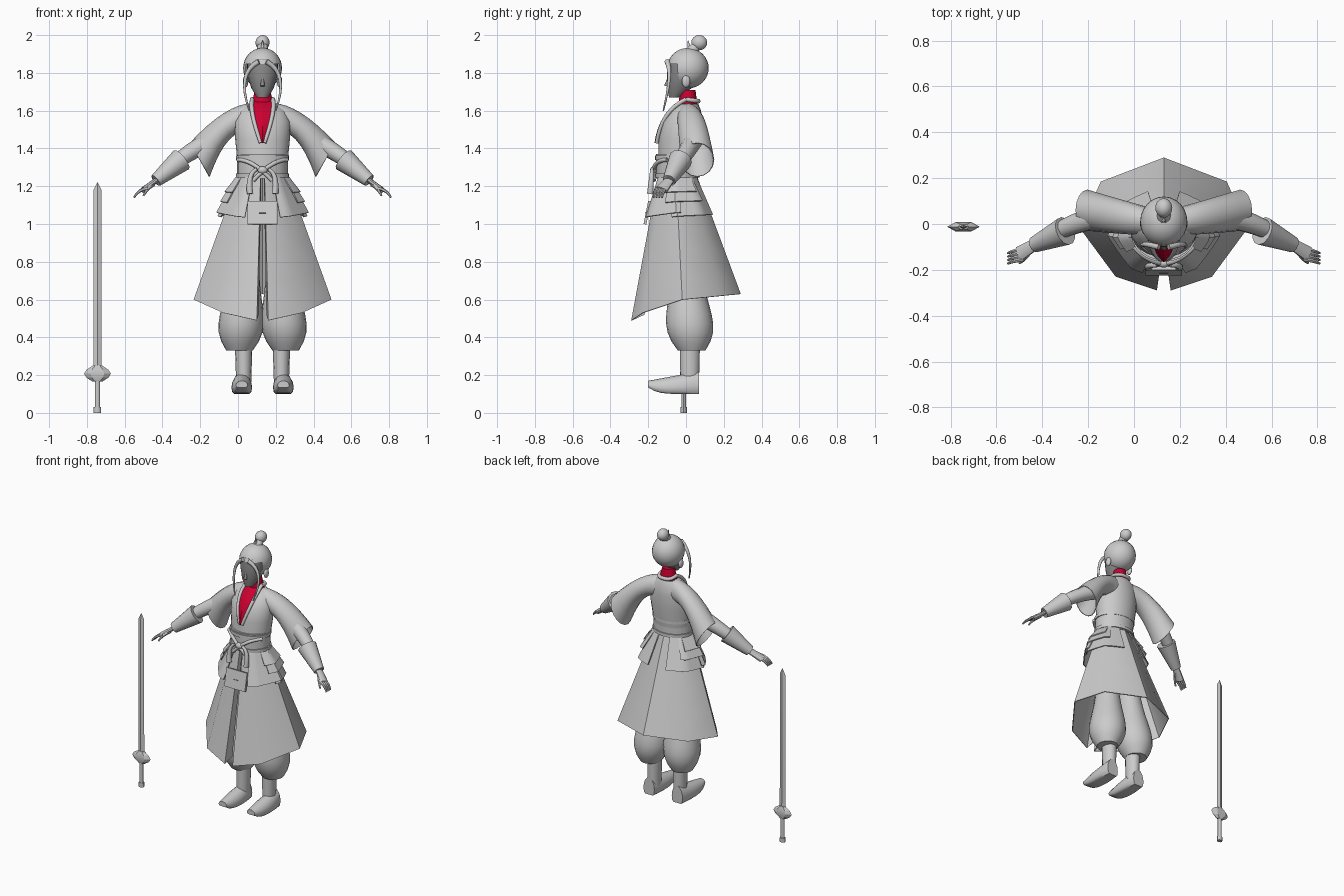
import bpy, bmesh
from math import sin, cos, pi, radians
from mathutils import Vector, Matrix

FIGURE_X = .13  # the figure stands beside the sword
default_cube = bpy.data.objects.get("Cube")
if default_cube:
    bpy.data.objects.remove(default_cube)


def material(name, *color):
    made = bpy.data.materials.new(name)
    made.use_nodes = True
    made.diffuse_color = (*color, 1)
    shader = made.node_tree.nodes["Principled BSDF"]
    shader.inputs["Base Color"].default_value = made.diffuse_color
    return made


GREY = material("light grey", .6, .6, .6)
DARK = material("dark grey", .25, .25, .25)
RED = material("red", .6, 0, .03)


def finish(name, bm, mat=GREY, sharp=45, thick=None, mirror=False):
    """Turn a mesh into an object; the mirrored ones hold a left and a right part."""
    bmesh.ops.recalc_face_normals(bm, faces=bm.faces)
    for face in bm.faces:
        face.smooth = True
    for edge in bm.edges:
        edge.smooth = edge.calc_face_angle(pi) < radians(sharp)
    mesh = bpy.data.meshes.new(name)
    bm.to_mesh(mesh)
    bm.free()
    mesh.materials.append(mat)
    part = bpy.data.objects.new(name, mesh)
    part.location.x = FIGURE_X
    bpy.context.collection.objects.link(part)
    if thick:
        part.modifiers.new("thickness", "SOLIDIFY").thickness = thick
    if mirror:
        part.modifiers.new("mirror", "MIRROR")
    return part


def ring(center, u, v, sides):
    angles = [2 * pi * i / sides for i in range(sides)]
    return [Vector(center) + Vector(u) * cos(a) + Vector(v) * sin(a) for a in angles]


def loft(name, rows, closed=True, caps=True, **look):
    """Skin a list of equally long point rows."""
    bm = bmesh.new()
    rows = [[bm.verts.new(point) for point in row] for row in rows]
    for low, high in zip(rows, rows[1:]):
        first = 0 if closed else 1
        for i in range(first, len(low)):
            bm.faces.new((low[i - 1], low[i], high[i], high[i - 1]))
    if closed and caps:
        bm.faces.new(rows[0])
        bm.faces.new(rows[-1])
    return finish(name, bm, **look)


def stack(name, levels, x=0, sides=24, **look):
    """Horizontal ellipses given as (z, y, half width, half depth)."""
    rings = [ring((x, y, z), (w, 0, 0), (0, d, 0), sides) for z, y, w, d in levels]
    return loft(name, rings, **look)


def steps(count):
    return [i / count for i in range(count + 1)]


def mix(a, b, t):
    return a + (b - a) * t


def bezier(points, t):
    points = [Vector(p) for p in points]
    while len(points) > 1:
        points = [a.lerp(b, t) for a, b in zip(points, points[1:])]
    return points[0]


def tube(name, path, start, end, flat=1, sides=10, **look):
    """Round bar along a bezier path, tapering from one radius to another."""
    span = Vector(path[-1]) - Vector(path[0])
    reference = Vector((0, 1, 0)) if abs(span.z) > abs(span.y) else Vector((0, 0, 1))
    rings = []
    for t in steps(8):
        along = bezier(path, min(t + .01, 1)) - bezier(path, max(t - .01, 0))
        u = along.cross(reference).normalized()
        v = u.cross(along).normalized()
        radius = mix(start, end, t)
        rings.append(ring(bezier(path, t), u * radius * flat, v * radius, sides))
    return loft(name, rings, **look)


def place(center, size):
    return Matrix.Translation(center) @ Matrix.Diagonal((*size, 1))


def ball(name, center, radii, face_opening=False, **look):
    bm = bmesh.new()
    bmesh.ops.create_uvsphere(bm, u_segments=24, v_segments=16, radius=1, matrix=place(center, radii))
    if face_opening:
        middles = [(face, face.calc_center_median()) for face in bm.faces]
        front = [face for face, m in middles if m.y < -.04 and m.z < 1.845]
        bmesh.ops.delete(bm, geom=front, context="FACES")
    return finish(name, bm, **look)


def plate(name, center, size, tilt, **look):
    bm = bmesh.new()
    bmesh.ops.create_cube(bm, size=1, matrix=Matrix.Diagonal((*size, 1)))
    matrix = Matrix.Translation(center) @ Matrix.Rotation(tilt, 4, "X")
    bmesh.ops.transform(bm, matrix=matrix, verts=bm.verts)
    return finish(name, bm, **look)


# Head, hair and topknot
ball("hair_cap", (0, .01, 1.825), (.103, .11, .107), face_opening=True)
stack("face", [(1.67, -.06, .03, .03), (1.72, -.035, .06, .065), (1.8, -.015, .083, .086),
               (1.87, -.01, .08, .08)], mat=DARK)
tube("nose", [(0, -.09, 1.78), (0, -.105, 1.73)], .005, .012, mat=DARK)
tube("topknot_stem", [(0, .02, 1.9), (0, .06, 1.95)], .034, .027)
ball("topknot", (0, .07, 1.96), (.037, .042, .04))
tube("hair_pin", [(0, .02, 1.91), (0, .01, 1.97)], .014, .003)
tube("hair_locks", [(.02, -.1, 1.86), (.14, -.07, 1.8), (.07, -.12, 1.6)], .014, .004, mirror=True)
ball("ears", (.09, 0, 1.755), (.014, .022, .032), mirror=True)

# Robe torso, inner collar and the open neckline
stack("torso", [(1.25, -.045, .125, .1), (1.45, -.03, .145, .115), (1.54, -.02, .148, .105),
                (1.6, 0, .125, .08), (1.635, .01, .075, .055)])
stack("inner_collar", [(1.6, .01, .068, .055), (1.71, .01, .04, .04)], mat=RED)
neckline = [(.055, 0, 1.66), (.07, -.13, 1.6), (.01, -.155, 1.43)]
rows = []
for t in steps(8):
    edge = bezier(neckline, t)
    rows.append([edge, Vector((0, edge.y - .012, edge.z))])
loft("chest_panel", rows, closed=False, mat=RED, thick=.008, mirror=True)
tube("lapels", neckline, .012, .01, mirror=True)
tube("back_lapels", [neckline[0], (.06, .07, 1.65), (0, .065, 1.65)], .012, .012, mirror=True)

# Wide open sleeves between an upper and a lower seam
upper_seam = [(.05, .01, 1.64), (.19, .03, 1.64), (.385, .06, 1.43)]
lower_seam = [(.06, .01, 1.48), (.18, .03, 1.53), (.28, .06, 1.25)]
rings = []
for t in steps(8):
    top, bottom = bezier(upper_seam, t), bezier(lower_seam, t)
    rings.append(ring((top + bottom) / 2, (0, mix(.06, .09, t), 0), (top - bottom) / 2, 16))
loft("sleeves", rings, caps=False, thick=.005, mirror=True)

# Arms, bracers and hands
wrist = (.565, -.09, 1.23)
tube("forearms", [(.25, .04, 1.45), (.43, 0, 1.37), wrist], .055, .028, mirror=True)
tube("bracers", [(.43, -.03, 1.34), wrist], .064, .035, sides=12, mirror=True)
tube("palms", [wrist, (.63, -.13, 1.18)], .027, .034, flat=.5, mirror=True)
for finger in ("index", "middle", "ring", "little"):
    spread = .015 * ("imrl".index(finger[0]) - 1.5)
    path = [(x, y + spread, z) for x, y, z in ((.61, -.13, 1.19), (.66, -.14, 1.18), (.68, -.15, 1.14))]
    tube(finger + "_fingers", path, .011, .005, sides=6, mirror=True)
tube("thumbs", [(.58, -.11, 1.21), (.61, -.16, 1.19), (.63, -.17, 1.15)], .013, .005, sides=6, mirror=True)

# Waist sash with rims, knot, cords and tassels
stack("waist_sash", [(z, -.047, .134, .111) for z in (1.24, 1.37)])
for name, z in (("lower", 1.245), ("upper", 1.34)):
    stack(name + "_sash_rim", [(z + lift, -.047, .141, .118) for lift in (0, .022)])
ball("sash_knot", (0, -.172, 1.285), (.026, .018, .02))
tube("sash_cords", [(.13, -.1, 1.34), (.05, -.19, 1.34), (-.05, -.17, 1.23)], .011, .011, mirror=True)
tube("tassels", [(.03, -.18, 1.29), (.08, -.18, 1.27), (.066, -.19, 1.16)], .009, .017, mirror=True)

# Long skirt, open at the front with a folded edge
hem = [Vector(p) for p in ((.03, -.29, .49), (.21, -.23, .53), (.365, -.02, .6),
                           (.275, .185, .62), (0, .29, .63))]
hem.insert(0, hem[0] + Vector((-.01, .07, .03)))
waist = [Vector((p.x * .36, p.y * .36 - .045, 1.25)) for p in hem]
skirt_rows = [[a.lerp(b, t) for a, b in zip(waist, hem)] for t in steps(4)]
loft("skirt", skirt_rows, closed=False, sharp=50, thick=.005, mirror=True)


def hip_panels(name, start, stop, drop, flare):
    """Cloth over the skirt, from one hem corner to another."""
    rows = []
    for down in steps(3):
        row = []
        for t in steps(8):
            column = mix(start, stop, t)
            k = int(column)
            top, bottom = (line[k].lerp(line[k + 1], column - k) for line in (waist, hem))
            point = top.lerp(bottom, drop * down)
            outward = Vector((point.x, point.y, 0)).normalized()
            row.append(point + outward * (.012 + flare * down))
        rows.append(row)
    loft(name, rows, closed=False, thick=.007, mirror=True)


# Layered hip panels and the front flap with its slot
hip_panels("front_hip_panels", 1.6, 3.2, .29, .035)
hip_panels("back_hip_panels", 2.8, 4.65, .32, .022)
hip_panels("middle_hip_layers", 2.6, 4.2, .2, .036)
hip_panels("upper_hip_layers", 2.5, 4, .12, .034)
plate("front_flap", (0, -.205, 1.06), (.16, .015, .125), -.2)
plate("flap_slot", (0, -.214, 1.06), (.036, .004, .006), -.2, mat=DARK)

# Puffed trousers, gathered at the shin
rings = []
for t in steps(14):
    puff = .07 + .05 * sin(pi * t ** 3)
    center = (mix(.08, .122, t), mix(-.02, .03, t), mix(1, .33, t))
    rings.append(ring(center, (puff, 0, 0), (0, puff * 1.04, 0), 20))
loft("trouser_legs", rings, mirror=True)

# Boots: shaft and flat-soled foot with a raised toe
stack("boot_shafts", [(.35, .02, .046, .055), (.16, .02, .04, .05)], x=.1, sides=14, mirror=True)
rings = []
for t in steps(8):
    width = .055 * sin(pi * mix(.2, .9, t)) ** .5
    sole = .1 + .035 * t ** 6
    height = mix(.22, .17, t) - sole
    outline = ring((.11, mix(.07, -.2, t), sole + height * .35), (width, 0, 0), (0, 0, height * .65), 16)
    rings.append([Vector((p.x, p.y, max(p.z, sole))) for p in outline])
loft("boot_feet", rings, mirror=True)

# Sword standing on its grip
sword = dict(sharp=20)
parts = [stack("sword_blade", [(.24, 0, .022, .009), (1.18, 0, .021, .008), (1.22, 0, .001, .001)],
               sides=4, **sword)]
bulge = [(mix(.165, .25, t), 0, .025 + .046 * sin(pi * t), .012 + .011 * sin(pi * t)) for t in steps(4)]
parts.append(stack("sword_guard", bulge, sides=6, **sword))
parts.append(stack("sword_grip", [(z, 0, .014, .012) for z in (.02, .18)], sides=8))
parts.append(stack("sword_pommel", [(z, 0, .02, .016) for z in (0, .03)], sides=8))
for part in parts:
    part.location.x = -.744
    part.location.y = -.012
